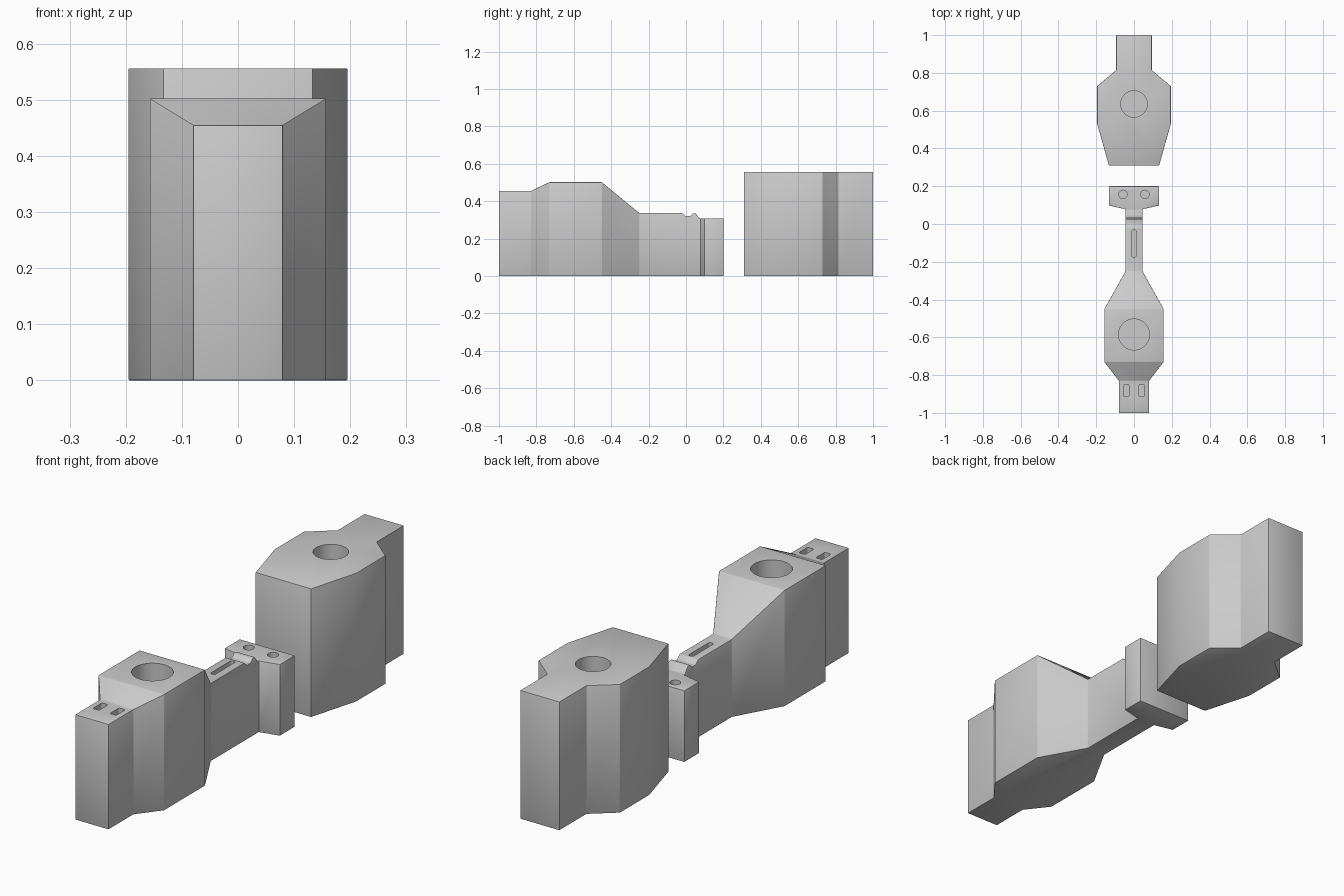
import bpy, bmesh, math

if "Cube" in bpy.data.objects:
    bpy.data.objects.remove(bpy.data.objects["Cube"])


def make_object(name, bm):
    bmesh.ops.recalc_face_normals(bm, faces=bm.faces)
    mesh = bpy.data.meshes.new(name)
    bm.to_mesh(mesh)
    bm.free()
    obj = bpy.data.objects.new(name, mesh)
    bpy.context.collection.objects.link(obj)
    return obj


def loft(name, stations):
    """Rectangular sections along y: (y, half width, height), standing on z = 0."""
    bm = bmesh.new()
    rings = [[bm.verts.new((x, y, z)) for x, z in ((-w, 0), (w, 0), (w, h), (-w, h))]
             for y, w, h in stations]
    for a, b in zip(rings, rings[1:]):
        for i in range(4):
            j = (i + 1) % 4
            bm.faces.new((a[i], a[j], b[j], b[i]))
    bm.faces.new(rings[0])
    bm.faces.new(rings[-1])
    bmesh.ops.recalc_face_normals(bm, faces=bm.faces)
    # merge the flat side and base strips into clean faces
    bmesh.ops.dissolve_limit(bm, angle_limit=math.radians(0.5),
                             verts=bm.verts, edges=bm.edges)
    return make_object(name, bm)


def pockets(name, items, steps=12):
    """Rounded-rectangle cutters: (x, y, half w, half l, radius, floor z)."""
    bm = bmesh.new()
    for cx, cy, w, l, r, floor in items:
        pts = []
        for q, (sx, sy) in enumerate(((1, 1), (-1, 1), (-1, -1), (1, -1))):
            for k in range(steps + 1):
                a = (q + k / steps) * math.pi / 2
                pts.append(bm.verts.new((cx + sx * (w - r) + r * math.cos(a),
                                         cy + sy * (l - r) + r * math.sin(a), floor)))
        bmesh.ops.remove_doubles(bm, verts=pts, dist=1e-5)
        face = bm.faces.new([v for v in pts if v.is_valid])
        top = bmesh.ops.extrude_face_region(bm, geom=[face])["geom"]
        for v in top:
            if isinstance(v, bmesh.types.BMVert):
                v.co.z = 0.8
    cutter = make_object(name, bm)
    cutter.hide_render = True
    return cutter


def finish(obj, cutter):
    """Soften the edges, cut the pockets and set the shading."""
    bev = obj.modifiers.new("edge", 'BEVEL')
    bev.width, bev.segments, bev.limit_method = 0.002, 2, 'ANGLE'
    bev.angle_limit = math.radians(25)
    cut = obj.modifiers.new("pockets", 'BOOLEAN')
    cut.operation, cut.solver, cut.object = 'DIFFERENCE', 'EXACT', cutter
    bpy.ops.object.select_all(action='DESELECT')
    obj.select_set(True)
    bpy.context.view_layer.objects.active = obj
    for m in list(obj.modifiers):
        bpy.ops.object.modifier_apply(modifier=m.name)
    bpy.data.objects.remove(cutter)
    bpy.ops.object.shade_smooth_by_angle(angle=math.radians(30))


# front block: tab, wide body, sloped neck, notch and foot
front = loft("front_block", [
    (-1.0, 0.08, 0.455), (-0.83, 0.08, 0.455), (-0.73, 0.157, 0.502),
    (-0.45, 0.157, 0.502), (-0.25, 0.045, 0.337), (-0.02, 0.045, 0.337),
    (-0.003, 0.045, 0.321), (0.022, 0.045, 0.321), (0.036, 0.045, 0.335),
    (0.052, 0.045, 0.335), (0.07, 0.045, 0.309), (0.078, 0.045, 0.309),
    (0.098, 0.132, 0.309), (0.2, 0.132, 0.309)])

# round bore, neck slot, paired tab slots and paired foot holes
holes = [(0, -0.585, 0.082, 0.082, 0.082, 0.25),
         (0, -0.103, 0.011, 0.073, 0.009, 0.29)]
for s in (-1, 1):
    holes += [(s * 0.041, -0.882, 0.015, 0.031, 0.007, 0.405),
              (s * 0.058, 0.157, 0.022, 0.022, 0.022, 0.265)]
finish(front, pockets("front_pockets", holes))

# rear block: tapered body with a narrow tail
rear = loft("rear_block", [
    (0.31, 0.133, 0.556), (0.53, 0.195, 0.556), (0.73, 0.195, 0.556),
    (0.815, 0.094, 0.556), (1.0, 0.094, 0.556)])
finish(rear, pockets("rear_pocket", [(0, 0.635, 0.07, 0.07, 0.07, 0.3)]))
